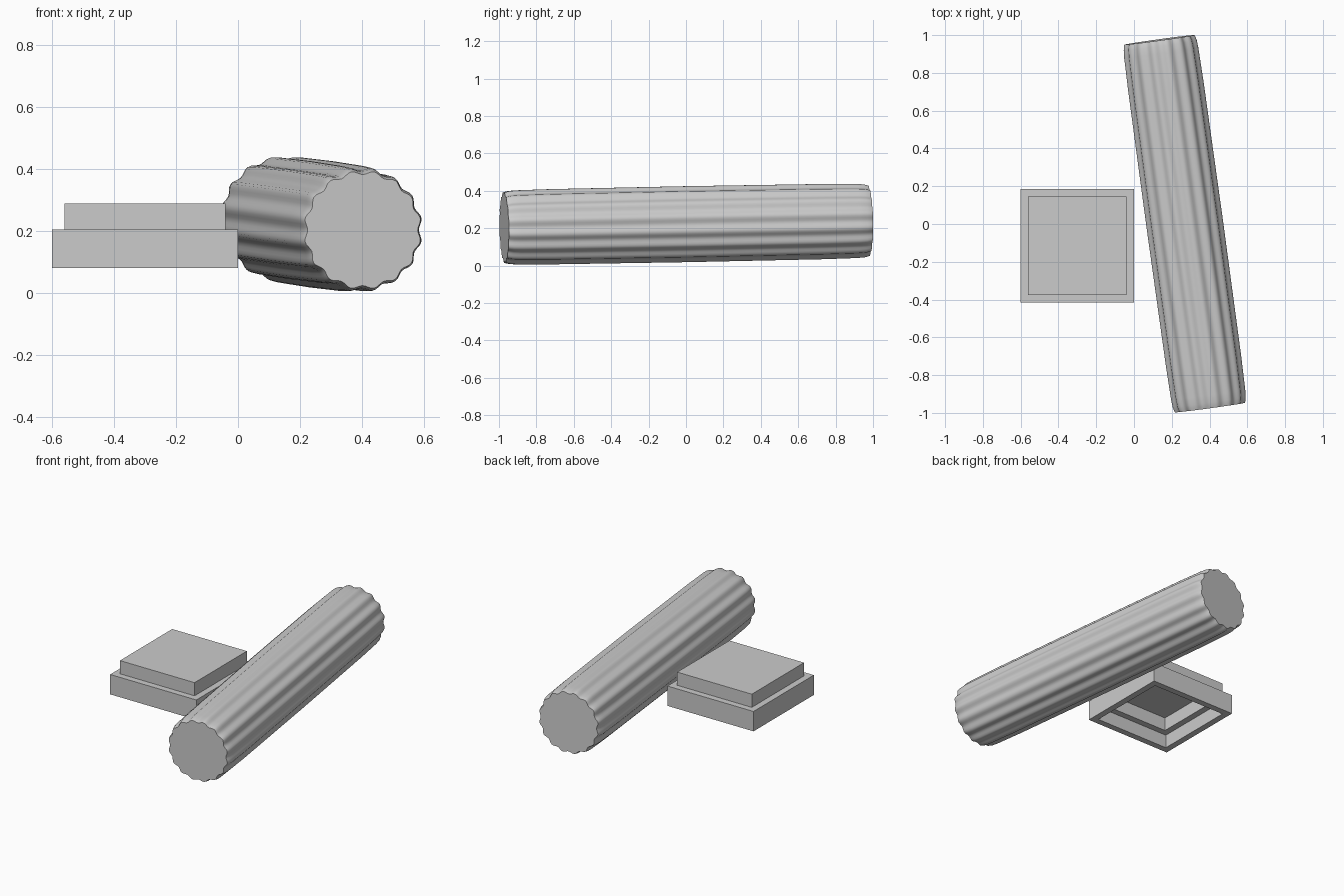
import bpy, bmesh, math
from mathutils import Vector

if "Cube" in bpy.data.objects:
    bpy.data.objects.remove(bpy.data.objects["Cube"])

FLUTES, STEPS = 16, 8


def finish(name, bm, smooth=False):
    bmesh.ops.recalc_face_normals(bm, faces=bm.faces[:])
    mesh = bpy.data.meshes.new(name)
    bm.to_mesh(mesh)
    bm.free()
    obj = bpy.data.objects.new(name, mesh)
    bpy.context.collection.objects.link(obj)
    if smooth:
        bpy.ops.object.select_all(action='DESELECT')
        obj.select_set(True)
        bpy.context.view_layer.objects.active = obj
        bpy.ops.object.shade_smooth_by_angle(angle=math.radians(40))
    return obj


def skin(bm, rings, cap_first, cap_last):
    """Bridge equal-length rings of points, optionally closing the ends."""
    loops = [[bm.verts.new(p) for p in ring] for ring in rings]
    for a, b in zip(loops, loops[1:]):
        n = len(a)
        for i in range(n):
            j = (i + 1) % n
            bm.faces.new((a[i], a[j], b[j], b[i]))
    if cap_first:
        bm.faces.new(loops[0])
    if cap_last:
        bm.faces.new(loops[-1])


# fallen column shaft: fluted section swept along a slightly tilted axis
front, back = Vector((0.402, -0.972, 0.203)), Vector((0.135, 0.975, 0.240))
axis = (back - front).normalized()
side = axis.cross(Vector((0, 0, 1))).normalized()
up = side.cross(axis)
length = (back - front).length
end_profile = [(0.0, 0.191), (0.012, 0.195), (0.03, 0.199), (0.07, 0.202), (0.25, 0.205)]
profile = (end_profile + [(length / 2, 0.207)]
           + [(length - d, r) for d, r in reversed(end_profile)])
rings = []
for d, r in profile:
    ring = []
    for i in range(FLUTES * STEPS):
        a = 2 * math.pi * i / (FLUTES * STEPS)
        rr = r - 0.006 * (1 - math.cos(FLUTES * (a - math.radians(11.25))))
        ring.append(front + axis * d + side * rr * math.cos(a) + up * rr * math.sin(a))
    rings.append(ring)
bm = bmesh.new()
skin(bm, rings, True, True)
finish("column_shaft", bm, smooth=True)


# stepped plinth: hollow shell, open underneath
def square(half, z):
    return [(-0.30 + sx * half, -0.115 + sy * half, z)
            for sx, sy in ((-1, -1), (1, -1), (1, 1), (-1, 1))]


outline = [(0.22, 0.25), (0.22, 0.165), (0.26, 0.165), (0.26, 0.08),
           (0.30, 0.08), (0.30, 0.205), (0.26, 0.205), (0.26, 0.288)]
bm = bmesh.new()
skin(bm, [square(h, z) for h, z in outline], True, True)
finish("stepped_plinth", bm)
